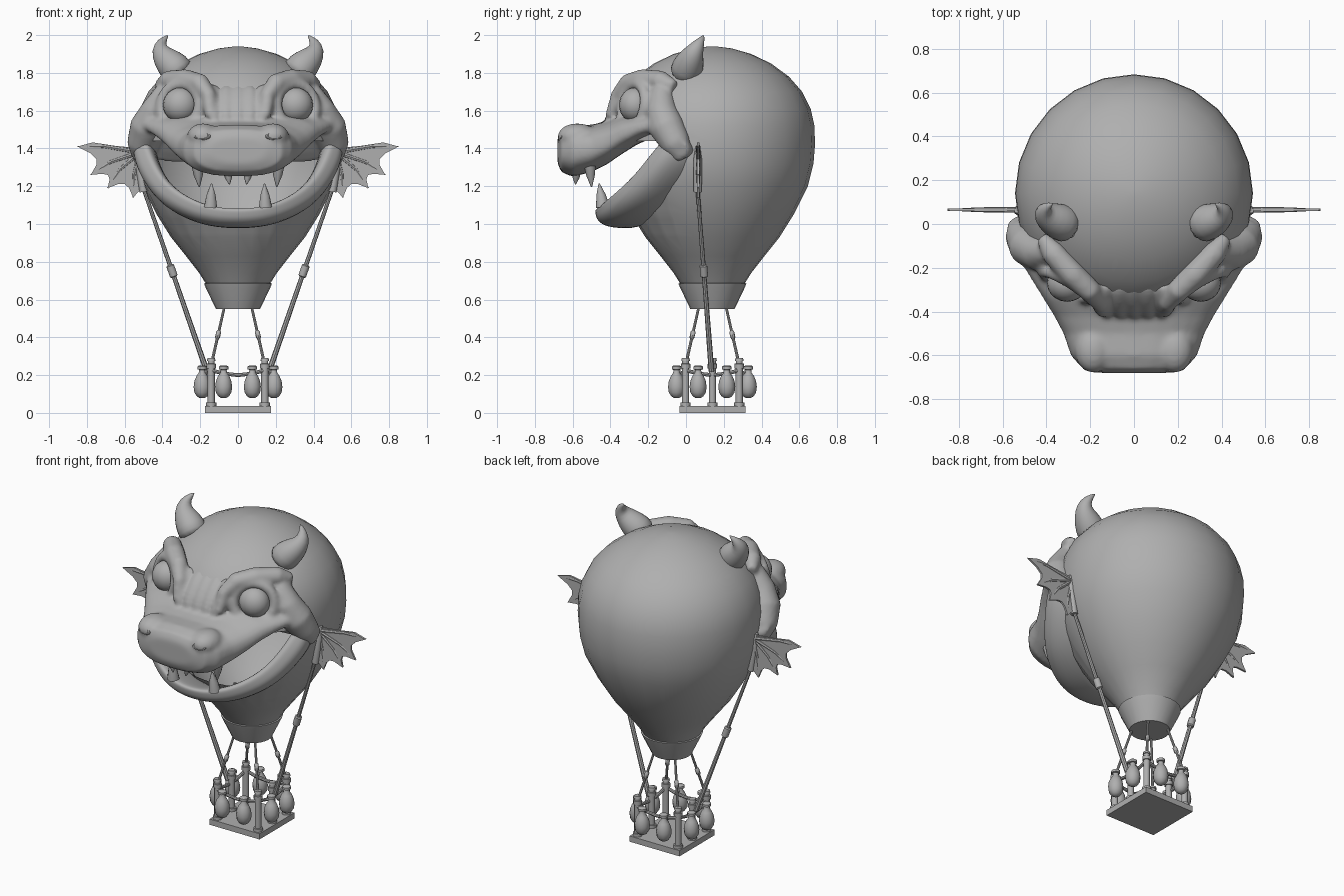
import bpy, bmesh, math
from mathutils import Vector, Matrix

if "Cube" in bpy.data.objects:
    bpy.data.objects.remove(bpy.data.objects["Cube"], do_unlink=True)

GREY = (0.43, 0.43, 0.43, 1)
mat = bpy.data.materials.new("plain grey")
mat.use_nodes = True
mat.diffuse_color = GREY
next(n for n in mat.node_tree.nodes if n.type == "BSDF_PRINCIPLED").inputs["Base Color"].default_value = GREY
MID_Y = 0.14   # balloon axis


def finish(name, bm, mirror="", smooth=0, y=0.0, angle=40):
    """Turn a bmesh into a shaded object, optionally mirrored and subdivided."""
    me = bpy.data.meshes.new(name)
    bm.to_mesh(me)
    bm.free()
    me.shade_smooth()
    if not smooth:
        me.set_sharp_from_angle(angle=math.radians(angle))
    me.materials.append(mat)
    ob = bpy.data.objects.new(name, me)
    ob.location.y = y
    bpy.context.collection.objects.link(ob)
    if mirror:
        mod = ob.modifiers.new("mirror", "MIRROR")
        mod.use_axis = ("x" in mirror, "y" in mirror, False)
    if smooth:
        mod = ob.modifiers.new("smooth", "SUBSURF")
        mod.levels = mod.render_levels = smooth
    return ob


def loft(rings, open_start=False):
    """Skin closed rings of points and cap both ends."""
    bm = bmesh.new()
    rows = [[bm.verts.new(p) for p in ring] for ring in rings]
    n = len(rows[0])
    for a, b in zip(rows, rows[1:]):
        for i in range(n):
            bm.faces.new((a[i], a[(i + 1) % n], b[(i + 1) % n], b[i]))
    cap = bm.faces.new(rows[0])
    bm.faces.new(rows[-1])
    bmesh.ops.recalc_face_normals(bm, faces=bm.faces)
    if open_start:
        bmesh.ops.delete(bm, geom=[cap], context="FACES_ONLY")
    return bm


def tube(points, radii, sides=10):
    """Round sweep along a path with one radius per point."""
    pts = [Vector(p) for p in points]
    span = pts[-1] - pts[0]
    ref = Vector((0, 0, 0))
    ref[min(range(3), key=lambda i: abs(span[i]))] = 1
    rings = []
    for i, p in enumerate(pts):
        t = (pts[min(i + 1, len(pts) - 1)] - pts[max(i - 1, 0)]).normalized()
        u = t.cross(ref).normalized()
        v = t.cross(u)
        angles = [2 * math.pi * k / sides for k in range(sides)]
        rings.append([p + (u * math.cos(a) + v * math.sin(a)) * radii[i] for a in angles])
    return loft(rings)


def lathe(x, y, profile, sides=12):
    return tube([(x, y, z) for z, r in profile], [r for z, r in profile], sides)


def ellipsoid(center, size, rot=None):
    bm = bmesh.new()
    m = Matrix.Translation(center) @ (rot or Matrix()) @ Matrix.Diagonal((*size, 1))
    bmesh.ops.create_uvsphere(bm, u_segments=20, v_segments=12, radius=1, matrix=m)
    return bm


def oval_ring(center, normal, major, minor, squash=1.0):
    """Torus facing along a normal."""
    m = Matrix.Translation(center) @ Vector(normal).to_track_quat("Z", "Y").to_matrix().to_4x4()
    bm = bmesh.new()
    vs = []
    for i in range(24):
        a = 2 * math.pi * i / 24
        radii = [(major + minor * math.cos(math.tau * j / 8), minor * math.sin(math.tau * j / 8)) for j in range(8)]
        vs.append([bm.verts.new(m @ Vector((r * math.cos(a), squash * r * math.sin(a), h))) for r, h in radii])
    for i in range(24):
        for j in range(8):
            k, n = (i + 1) % 24, (j + 1) % 8
            bm.faces.new((vs[i][j], vs[k][j], vs[k][n], vs[i][n]))
    bmesh.ops.recalc_face_normals(bm, faces=bm.faces)
    return bm


def add_to(target, bm, both_sides=True):
    """Copy a part into a target bmesh, with its mirror image if wanted."""
    me = bpy.data.meshes.new("part")
    bm.to_mesh(me)
    bm.free()
    target.from_mesh(me)
    if both_sides:
        me.transform(Matrix.Diagonal((-1, 1, 1, 1)))
        me.flip_normals()
        target.from_mesh(me)
    bpy.data.meshes.remove(me)


# Balloon envelope, open at the mouth
bm = lathe(0, MID_Y, [(0.66, 0.155), (0.74, 0.205), (0.83, 0.275), (0.93, 0.355), (1.05, 0.43),
                      (1.2, 0.505), (1.32, 0.535), (1.42, 0.543), (1.52, 0.54), (1.61, 0.52),
                      (1.7, 0.475), (1.78, 0.405), (1.85, 0.31), (1.9, 0.205), (1.93, 0.1), (1.94, 0.02)], 24)
front = [f for f in bm.faces if f.calc_center_median().y < -0.06 and 0.96 < f.calc_center_median().z < 1.5]
bmesh.ops.subdivide_edges(bm, edges=list({e for f in front for e in f.edges}), cuts=4, use_grid_fill=True)
hole = []
for f in bm.faces:
    c = f.calc_center_median()
    if c.y < -0.14 and 1.04 + 0.95 * c.x ** 2 < c.z < 1.44:
        hole.append(f)
bmesh.ops.delete(bm, geom=hole, context="FACES")
finish("balloon", bm)
finish("collar", lathe(0, MID_Y, [(0.55, 0.117), (0.665, 0.172), (0.685, 0.18), (0.69, 0.16)], 24))

# Upper head: superellipse snout sections (y, half width, top, bottom)
sections = [(-0.68, 0.15, 1.46, 1.32), (-0.66, 0.235, 1.50, 1.275), (-0.6, 0.288, 1.525, 1.25),
            (-0.5, 0.322, 1.525, 1.275), (-0.42, 0.365, 1.545, 1.315), (-0.34, 0.415, 1.58, 1.37),
            (-0.26, 0.465, 1.59, 1.42), (-0.18, 0.515, 1.6, 1.455), (-0.1, 0.555, 1.6, 1.44),
            (-0.04, 0.58, 1.57, 1.365), (0.01, 0.578, 1.49, 1.315), (0.04, 0.53, 1.44, 1.34)]
rings = []
for y, w, top, bot in sections:
    row = []
    for k in range(28):
        c, s = math.cos(math.tau * k / 28), math.sin(math.tau * k / 28)
        row.append((w * math.copysign(abs(c) ** 0.8, c), y,
                    (top + bot) / 2 + (top - bot) / 2 * math.copysign(abs(s) ** 0.8, s)))
    rings.append(row)
head = bmesh.new()
add_to(head, loft(rings), both_sides=False)
# brow
add_to(head, tube([(0.42, -0.06, 1.73), (0.37, -0.13, 1.757), (0.28, -0.23, 1.763), (0.2, -0.305, 1.745),
                   (0.155, -0.36, 1.68), (0.145, -0.4, 1.57)], [0.03, 0.055, 0.058, 0.052, 0.04, 0.03], 16))
# cheek
add_to(head, tube([(0.38, -0.13, 1.7), (0.43, -0.13, 1.6), (0.48, -0.1, 1.51), (0.51, -0.05, 1.42),
                   (0.515, -0.01, 1.345)], [0.06, 0.085, 0.095, 0.08, 0.045], 16))
# eye socket, nose lump
add_to(head, oval_ring((0.305, -0.275, 1.625), (0.5, -0.85, 0.15), 0.118, 0.034))
add_to(head, ellipsoid((0.185, -0.575, 1.465), (0.085, 0.105, 0.068)))
# forehead plate with scales
tilt = Matrix.Rotation(math.radians(-37), 4, "X")
add_to(head, ellipsoid((0, -0.325, 1.625), (0.19, 0.06, 0.14), tilt), both_sides=False)
for i in range(-2, 3):
    add_to(head, ellipsoid((i * 0.064, -0.35, 1.64), (0.042, 0.035, 0.125), tilt), both_sides=False)
upper = finish("upper_head", head, angle=180)
mod = upper.modifiers.new("blend", "REMESH")
mod.mode, mod.voxel_size, mod.use_smooth_shade = "VOXEL", 0.012, True
mod = upper.modifiers.new("relax", "SMOOTH")
mod.factor, mod.iterations = 0.5, 8

# Lower jaw: crescent lip from the chin to the mouth corner
lip = [((0, -0.49, 1.08), (0, -0.41, 0.97)), ((0.13, -0.475, 1.09), (0.12, -0.4, 0.975)),
       ((0.25, -0.43, 1.13), (0.25, -0.35, 1.0)), ((0.35, -0.36, 1.19), (0.4, -0.25, 1.075)),
       ((0.42, -0.28, 1.265), (0.49, -0.15, 1.18)), ((0.47, -0.2, 1.37), (0.55, -0.07, 1.29)),
       ((0.495, -0.13, 1.45), (0.56, -0.03, 1.37)), ((0.5, -0.09, 1.51), (0.54, 0, 1.43))]
rings = []
for t, b in lip:
    t, b = Vector(t), Vector(b)
    middle = (t + b) / 2 + Vector((t.x * 0.06, -0.025, -0.01))
    back = Vector((b.x * 0.74, b.y + 0.25, b.z + 0.01))
    inner = Vector((t.x * 0.92, t.y + 0.05, t.z))
    rings.append([t, t.lerp(middle, 0.5), middle, b, back, inner])
finish("lower_jaw", loft(rings, open_start=True), mirror="x", smooth=2)

# Teeth
for name, base, tip, r in [("outer_fang", (0.215, -0.51, 1.32), (0.205, -0.5, 1.195), 0.034),
                           ("front_tooth", (0.055, -0.58, 1.28), (0.045, -0.585, 1.21), 0.027),
                           ("lower_fang", (0.145, -0.44, 1.09), (0.14, -0.46, 1.215), 0.036)]:
    base, tip = Vector(base), Vector(tip)
    finish(name, tube([base, base.lerp(tip, 0.5), tip], [r, r * 0.7, 0.003]), mirror="x")

# Nostrils and eyes
finish("nostril_rim", oval_ring((0.19, -0.661, 1.465), (0.2, -1, 0.35), 0.037, 0.009, 0.5), mirror="x")
finish("eye", ellipsoid((0.305, -0.27, 1.63), (0.092, 0.085, 0.092)), mirror="x")

# Horns
finish("horn", tube([(0.29, -0.01, 1.775), (0.34, 0.01, 1.835), (0.39, 0.03, 1.88), (0.417, 0.05, 1.925),
                     (0.405, 0.075, 1.965), (0.37, 0.095, 2.0)],
                    [0.09, 0.09, 0.07, 0.046, 0.026, 0.003], 12), mirror="x", smooth=1)

# Wings: scalloped membrane with finger bones
WING_Y = 0.065
root = Vector((0.52, WING_Y, 1.38))
tips = [Vector((x, WING_Y, z)) for x, z in ((0.85, 1.41), (0.78, 1.26), (0.69, 1.19), (0.555, 1.14))]
outline = [Vector((0.51, WING_Y, 1.4)), Vector((0.66, WING_Y, 1.415)), Vector((0.77, WING_Y, 1.432))]
for a, b in zip(tips, tips[1:]):
    outline.append(a)
    outline += [a.lerp(b, f).lerp(root, pull) for f, pull in ((0.25, 0.17), (0.5, 0.22), (0.75, 0.17))]
outline += [tips[-1], Vector((0.5, WING_Y, 1.2))]
offset = Vector((0, 0.006, 0))
finish("wing", loft([[p - offset for p in outline], [p + offset for p in outline]]), mirror="x")
for tip in tips:
    mid = root.lerp(tip, 0.55) + Vector((0.01, 0, 0.015))
    finish("wing_bone", tube([root, mid, tip], [0.014, 0.011, 0.003], 8), mirror="x")
finish("wing_mount", tube([(0.535, 0.062, 1.41), (0.525, 0.062, 1.34), (0.5, 0.062, 1.17)],
                          [0.012, 0.024, 0.022]), mirror="x")

# Long side cables with couplings
top, low = Vector((0.505, 0.06, 1.2)), Vector((0.165, 0.135, 0.22))
finish("side_cable", tube([top, top.lerp(low, 0.45), low], [0.01, 0.012, 0.015], 8), mirror="x")
finish("cable_coupling", tube([top.lerp(low, f) for f in (0.425, 0.43, 0.485, 0.49)],
                              [0.015, 0.021, 0.021, 0.015]), mirror="x")

# Platform
bm = bmesh.new()
bmesh.ops.create_cube(bm, size=1, matrix=Matrix.Translation((0, 0, 0.018)) @ Matrix.Diagonal((0.35, 0.35, 0.036, 1)))
finish("platform", bm, y=MID_Y)

# Posts, with the balloon axis as mirror centre
post = [(0.03, 0.027), (0.055, 0.027), (0.056, 0.019), (0.235, 0.019), (0.236, 0.025),
        (0.26, 0.025), (0.261, 0.018), (0.275, 0.018), (0.276, 0.023), (0.29, 0.02)]
finish("corner_post", lathe(0.142, 0.142, post), mirror="xy", y=MID_Y)
finish("side_post", lathe(0.142, 0, post), mirror="x", y=MID_Y)

# Inner ropes with cuffs
a, b = Vector((0.07, 0.07, 0.57)), Vector((0.138, 0.138, 0.27))
finish("inner_rope", tube([a, b], [0.007, 0.008], 8), mirror="xy", y=MID_Y)
finish("rope_cuff", tube([a.lerp(b, f) for f in (0.45, 0.47, 0.57, 0.6)],
                         [0.008, 0.013, 0.013, 0.008], 8), mirror="xy", y=MID_Y)

# Sagging rails and hanging bags
rail = [(-0.14, 0.225), (-0.075, 0.208), (0, 0.2), (0.075, 0.208), (0.14, 0.225)]
finish("front_rail", tube([(x, -0.15, z) for x, z in rail], [0.01] * 5, 8), mirror="y", y=MID_Y)
finish("side_rail", tube([(0.15, x, z) for x, z in rail], [0.01] * 5, 8), mirror="x", y=MID_Y)
bag = [(0.078, 0.012), (0.088, 0.028), (0.108, 0.041), (0.138, 0.045), (0.168, 0.041), (0.195, 0.03),
       (0.212, 0.018), (0.228, 0.016), (0.23, 0.025), (0.245, 0.025), (0.25, 0.018)]
for x, y in ((0.076, -0.19), (0.19, 0.076)):
    finish("hanging_bag", lathe(x, y, bag), mirror="xy", y=MID_Y)
    finish("bag_tie", tube([(x, y, 0.22), (x * 0.8 if x > 0.1 else x, y if x > 0.1 else y * 0.8, 0.21)],
                           [0.009, 0.009], 8), mirror="xy", y=MID_Y)
